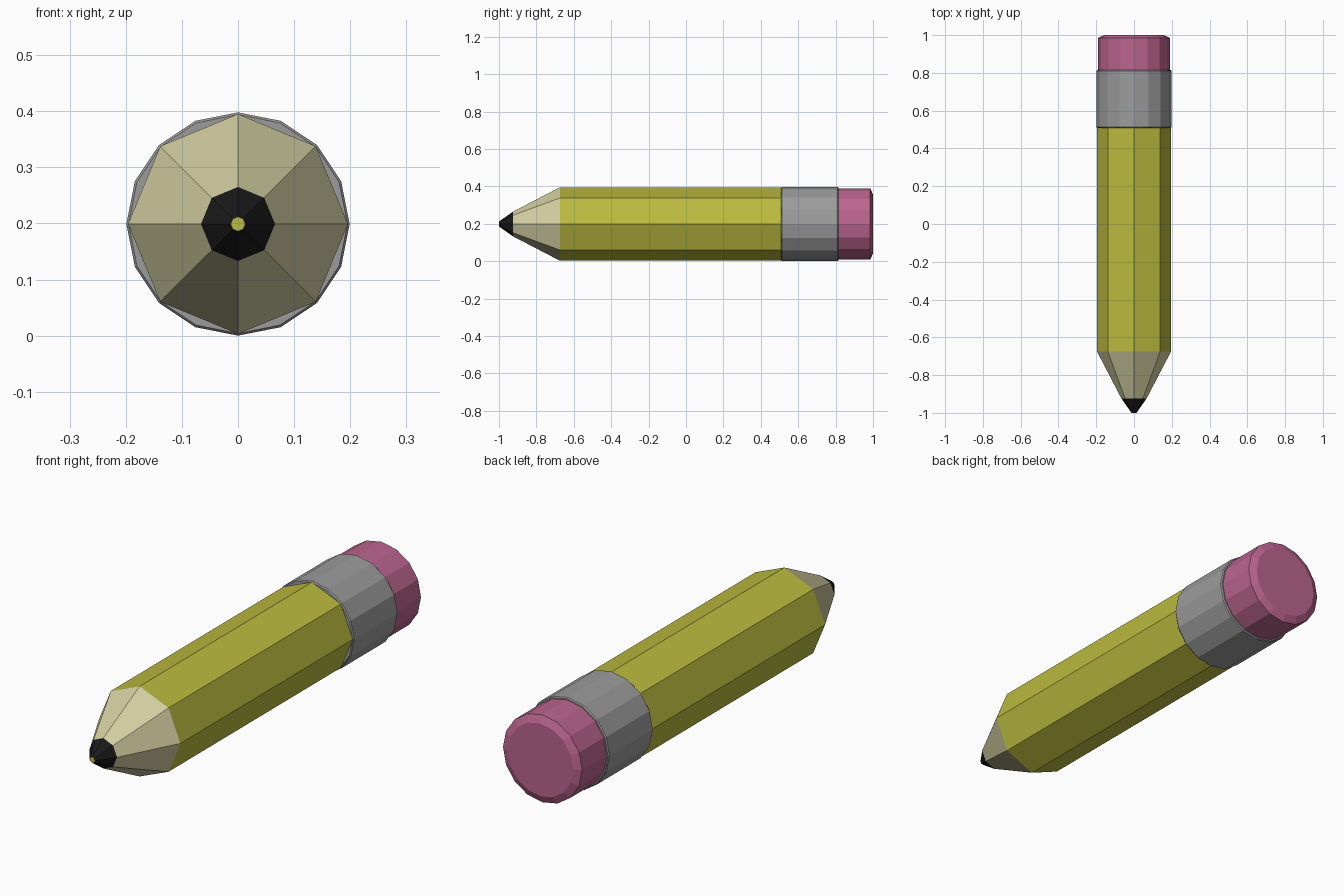
import bpy
import math

if "Cube" in bpy.data.objects:
    bpy.data.objects.remove(bpy.data.objects["Cube"])

CZ = 0.199  # height of the pencil axis


def material(name, r, g, b):
    m = bpy.data.materials.new(name)
    m.diffuse_color = (r, g, b, 1)
    m.use_nodes = True
    m.node_tree.nodes["Principled BSDF"].inputs["Base Color"].default_value = m.diffuse_color
    return m


def lathe(name, profile, sides, mat, cap_start=None, cap_end=False):
    """Flat-faced tube along y from (y, radius) pairs; cap_start is a material."""
    verts, faces = [], []
    for y, r in profile:
        for k in range(sides):
            a = 2 * math.pi * k / sides
            verts.append((r * math.cos(a), y, CZ + r * math.sin(a)))
    for i in range(len(profile) - 1):
        for k in range(sides):
            n = (k + 1) % sides
            a, b = i * sides, (i + 1) * sides
            faces.append((a + k, b + k, b + n, a + n))
    if cap_end:
        last = (len(profile) - 1) * sides
        faces.append([last + k for k in reversed(range(sides))])
    if cap_start:
        faces.append(list(range(sides)))
    mesh = bpy.data.meshes.new(name)
    mesh.from_pydata(verts, [], faces)
    mesh.materials.append(mat)
    if cap_start:
        mesh.materials.append(cap_start)
        mesh.polygons[len(faces) - 1].material_index = 1
    obj = bpy.data.objects.new(name, mesh)
    bpy.context.collection.objects.link(obj)
    return obj


yellow = material("yellow_paint", 0.50, 0.50, 0.05)
wood = material("bare_wood", 0.65, 0.62, 0.36)
black = material("graphite", 0.01, 0.01, 0.01)
metal = material("metal", 0.33, 0.33, 0.33)
pink = material("rubber", 0.50, 0.13, 0.27)

# graphite point with its tiny yellow end face
lathe("lead", [(-1.0, 0.013), (-0.925, 0.066)], 8, black, cap_start=yellow)
# sharpened wooden cone
lathe("wood_cone", [(-0.925, 0.066), (-0.675, 0.196)], 8, wood)
# octagonal painted shaft
lathe("shaft", [(-0.675, 0.196), (0.515, 0.196)], 8, yellow)
# metal sleeve with a slightly chamfered lip at both ends
lathe("ferrule", [(0.508, 0.178), (0.508, 0.195), (0.513, 0.199),
                  (0.81, 0.199), (0.815, 0.195), (0.815, 0.185)], 16, metal)
# eraser with chamfered end
lathe("eraser", [(0.81, 0.19), (0.985, 0.19), (1.0, 0.158)], 16, pink, cap_end=True)
